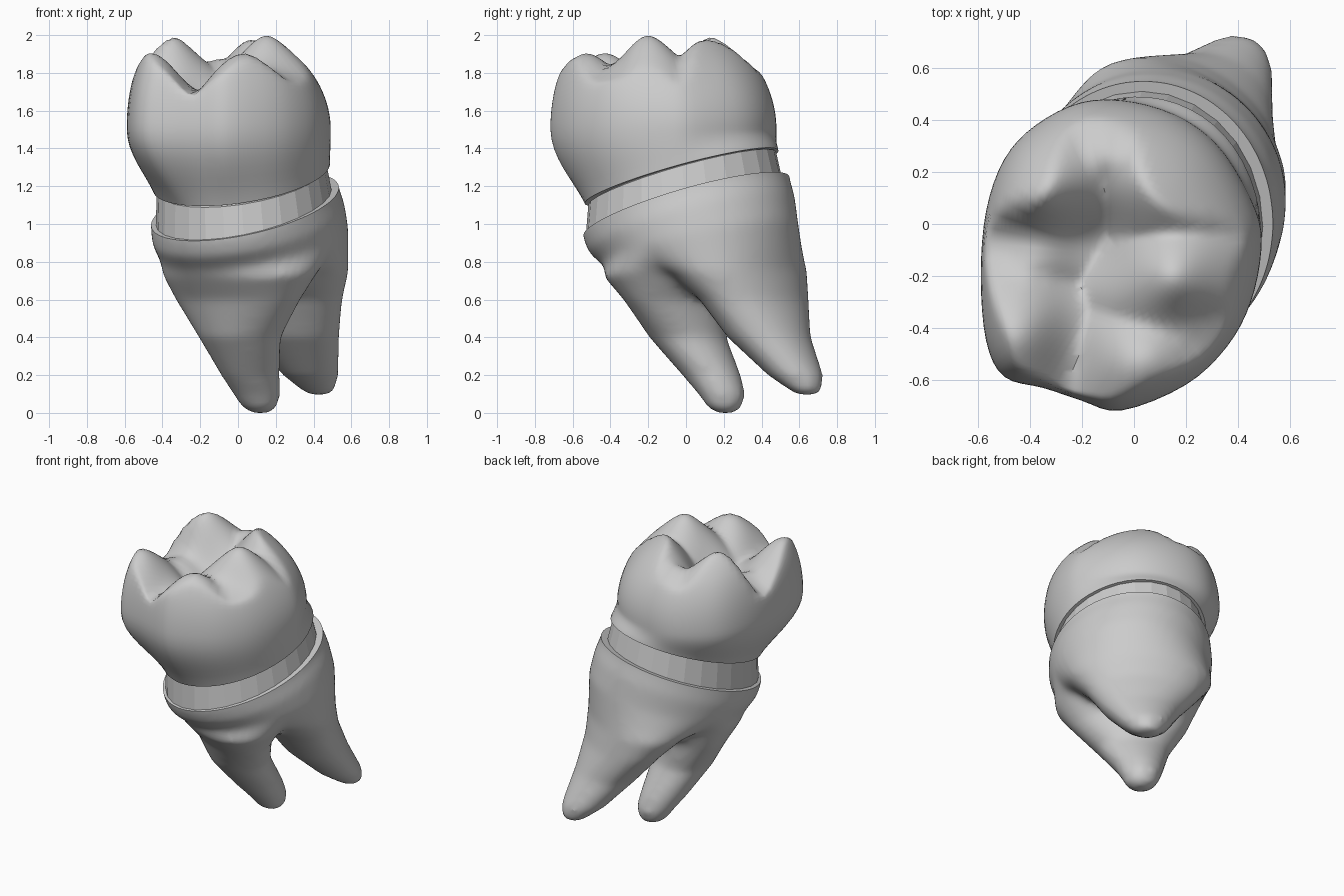
import bpy, bmesh, math
from mathutils import Vector

if "Cube" in bpy.data.objects:
    bpy.data.objects.remove(bpy.data.objects["Cube"])

enamel = bpy.data.materials.new("pale_grey")
enamel.diffuse_color = (0.6, 0.6, 0.6, 1)
enamel.use_nodes = True
enamel.node_tree.nodes["Principled BSDF"].inputs["Base Color"].default_value = enamel.diffuse_color
N = 72


def add_rings(bm, rings):
    """Skin a stack of closed rings and cap both ends."""
    loops = [[bm.verts.new(p) for p in r] for r in rings]
    for a, b in zip(loops, loops[1:]):
        for i in range(len(a)):
            j = (i + 1) % len(a)
            bm.faces.new((a[i], a[j], b[j], b[i]))
    bm.faces.new(loops[0][::-1])
    bm.faces.new(loops[-1])


def make(name, bm):
    bmesh.ops.recalc_face_normals(bm, faces=bm.faces)
    me = bpy.data.meshes.new(name)
    bm.to_mesh(me)
    bm.free()
    ob = bpy.data.objects.new(name, me)
    bpy.context.collection.objects.link(ob)
    me.materials.append(enamel)
    return ob


def apply_modifiers(ob):
    dg = bpy.context.evaluated_depsgraph_get()
    me = bpy.data.meshes.new_from_object(ob.evaluated_get(dg))
    ob.modifiers.clear()
    ob.data = me


def smooth_shade(ob, angle=40):
    bpy.ops.object.select_all(action='DESELECT')
    ob.select_set(True)
    bpy.context.view_layer.objects.active = ob
    bpy.ops.object.shade_smooth_by_angle(angle=math.radians(angle))


def ellipse(cx, cy, a, b, rot, zfun, n=N):
    c, s = math.cos(rot), math.sin(rot)
    out = []
    for i in range(n):
        t = 2 * math.pi * i / n - rot
        u, v = a * math.cos(t), b * math.sin(t)
        x, y = cx + u * c - v * s, cy + u * s + v * c
        out.append((x, y, zfun(x, y)))
    return out


# Tilted planes: lower edge of the crown and rim of the roots
def crown_edge(x, y):
    return 1.245 + 0.15 * x + 0.28 * y


def root_rim(x, y):
    return 1.085 + 0.20 * x + 0.28 * y


# Roots: two tapering legs sharing a tilted trunk
# (z, centre x, centre y, wide radius, thin radius, tilt, rotation)
trunk = [(0.89, .085, .08, .50, .515, .75, 0), (1.0, .055, .03, .51, .545, .95, 0),
         (1.09, .035, .0, .497, .548, 1, 0), (1.3, .03, -.01, .49, .54, 1, 0)]
front_leg = [(0.0, 0.12, 0.21, .05, .05), (0.03, 0.115, 0.205, .095, .09),
             (0.1, 0.10, 0.19, .125, .125), (0.2, 0.065, 0.135, .155, .155),
             (0.4, 0.01, 0.01, .23, .19), (0.6, 0.0, -0.05, .37, .225),
             (0.74, 0.015, -0.07, .45, .315)]
back_leg = [(0.095, 0.43, 0.645, .05, .05), (0.12, 0.425, 0.635, .09, .085),
            (0.2, 0.385, 0.58, .15, .145), (0.4, 0.30, 0.44, .25, .205),
            (0.6, 0.22, 0.36, .37, .24), (0.74, 0.175, 0.28, .455, .30)]
bm = bmesh.new()
for leg in (front_leg, back_leg):
    rings = [r + (0.25 if r[0] > .7 else 0, -35) for r in leg] + trunk
    add_rings(bm, [ellipse(x, y, a, b, math.radians(rot),
                           lambda p, q, z=z, x=x, y=y, k=k:
                           z + k * (0.2 * (p - x) + 0.28 * (q - y)))
                   for z, x, y, a, b, k, rot in rings])
roots = make("roots", bm)
rm = roots.modifiers.new("fuse", 'REMESH')
rm.mode, rm.voxel_size = 'VOXEL', 0.022
sm = roots.modifiers.new("soften", 'SMOOTH')
sm.factor, sm.iterations = 0.5, 12
apply_modifiers(roots)
bm = bmesh.new()
bm.from_mesh(roots.data)
bmesh.ops.bisect_plane(bm, geom=bm.verts[:] + bm.edges[:] + bm.faces[:],
                       plane_co=(0, 0, 1.085), plane_no=(-0.20, -0.28, 1),
                       clear_outer=True)
bmesh.ops.holes_fill(bm, edges=[e for e in bm.edges if e.is_boundary])
bm.to_mesh(roots.data)
bm.free()
smooth_shade(roots)

# Neck: recessed band with a slightly faceted surface
bm = bmesh.new()
add_rings(bm, [
    ellipse(0.03, -0.01, .46, .515, 0, lambda x, y: root_rim(x, y) - 0.03, 28),
    ellipse(0.03, -0.01, .465, .52, 0, root_rim, 28),
    ellipse(0.02, -0.02, .45, .497, 0, crown_edge, 28),
    ellipse(0.02, -0.02, .40, .44, 0, lambda x, y: crown_edge(x, y) + 0.02, 28)])
smooth_shade(make("neck", bm), 10)

# Crown outline at its widest
outline = [(.49, -.1), (.47, .05), (.35, .27), (.2, .4), (0, .47), (-.2, .47),
           (-.38, .38), (-.5, .25), (-.57, .05), (-.59, -.2), (-.57, -.45),
           (-.5, -.59), (-.35, -.63), (-.2, -.68), (-.05, -.72), (.2, -.62),
           (.36, -.47), (.45, -.3)]


def catmull(pts, n):
    out, m = [], len(pts)
    for i in range(n):
        f = i * m / n
        k, t = int(f), f - int(f)
        p = [Vector(pts[(k + d) % m]) for d in (-1, 0, 1, 2)]
        out.append(0.5 * (2 * p[1] + (p[2] - p[0]) * t
                          + (2 * p[0] - 5 * p[1] + 4 * p[2] - p[3]) * t * t
                          + (3 * p[1] - p[0] - 3 * p[2] + p[3]) * t ** 3))
    return out


# Chewing surface: five cusps and a back ridge around a pit with grooves
cusps = [(-.46, -.43, 1.91, .8), (.03, -.53, 1.91, .85), (.15, -.2, 2.0, 1.0),
         (.13, .16, 2.03, 1.0), (-.35, .12, 2.02, 1.0), (-.1, .25, 1.88, .8)]


def dip(x, y, cx, cy, sx, sy, depth):
    return depth * math.exp(-((x - cx) / sx) ** 2 - ((y - cy) / sy) ** 2)


def cusp_height(x, y):
    h = max(z - k * (math.hypot(x - cx, y - cy, .06) - .06)
            for cx, cy, z, k in cusps)
    h -= dip(x, y, -.18, -.05, .17, .17, .13)      # central pit
    h -= dip(x, y, -.25, -.5, .11, .24, .06)       # front groove
    h -= dip(x, y, -.52, -.04, .25, .09, .16)      # left groove
    h -= dip(x, y, .25, -.36, .15, .07, .04)       # right groove
    return max(h, 1.62 + 0.05 * (y < -.3))


mid = Vector((-.05, -.12))
eq_z = 1.5
wide = catmull(outline, N)
rings = []
for i in range(8):                       # flare from neck to widest ring
    t = i / 8
    f = math.sin(t * math.pi / 2) ** 1.25
    ring = []
    for p in wide:
        d = (p - Vector((.02, -.02)))
        ang = math.atan2(d.y / .51, d.x / .465)
        q = Vector((.02 + .467 * math.cos(ang), -.02 + .512 * math.sin(ang)))
        z0 = crown_edge(*q)
        xy = q.lerp(p, f)
        ring.append((xy.x, xy.y, z0 + (eq_z - z0) * t))
    rings.append(ring)
steps = 34
for i in range(steps):                   # shoulder and chewing surface
    s = math.cos(math.pi / 2 * i / steps) if i < 12 else \
        math.cos(math.pi / 2 * 12 / steps) * (1 - (i - 12) / (steps - 12))
    s = max(s, 0.01)
    ring = []
    for p in wide:
        d = p - mid
        k = 2.9 - 1.5 * math.cos(math.atan2(d.y, d.x) - math.radians(35))
        q = mid + d * s
        dome = eq_z + 0.57 * math.sqrt(max(0, 1 - s ** k))
        ring.append((q.x, q.y, min(dome, cusp_height(*q))))
    rings.append(ring)
bm = bmesh.new()
add_rings(bm, rings)
crown = make("crown", bm)
sm = crown.modifiers.new("soften", 'SMOOTH')
sm.factor, sm.iterations = 0.5, 3
apply_modifiers(crown)
smooth_shade(crown, 50)
